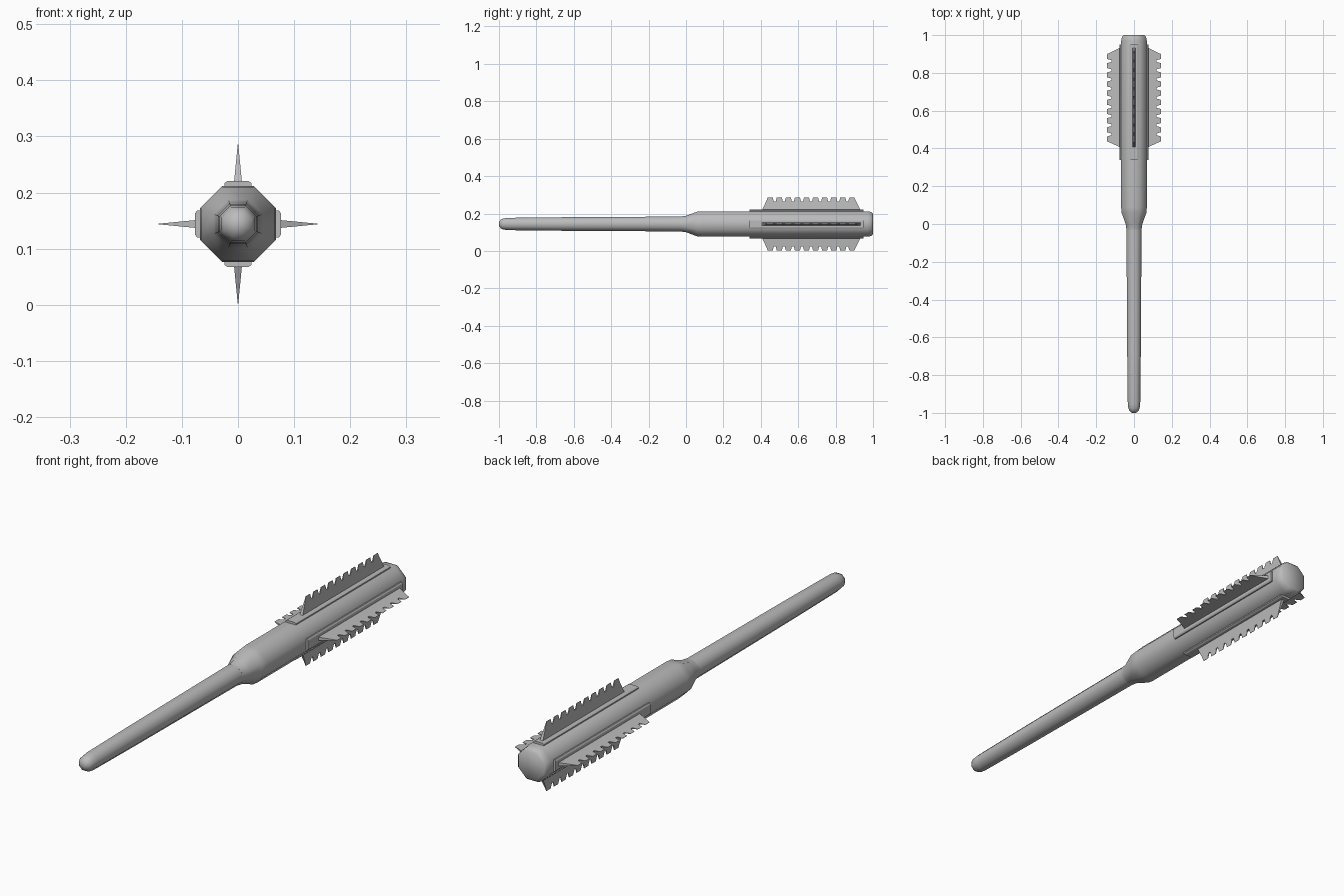
import bpy, bmesh
from math import pi, cos, sin, radians
from mathutils import Matrix

cube = bpy.data.objects.get("Cube")
if cube:
    bpy.data.objects.remove(cube, do_unlink=True)

AXIS_Z = 0.144
metal = bpy.data.materials.new("grey metal")
metal.use_nodes = True
GREY = (0.5, 0.5, 0.5, 1)
metal.diffuse_color = GREY
metal.node_tree.nodes["Principled BSDF"].inputs["Base Color"].default_value = GREY


def finish(name, bm, angle):
    bmesh.ops.recalc_face_normals(bm, faces=bm.faces[:])
    mesh = bpy.data.meshes.new(name)
    bm.to_mesh(mesh)
    bm.free()
    mesh.materials.append(metal)
    obj = bpy.data.objects.new(name, mesh)
    bpy.context.collection.objects.link(obj)
    bpy.ops.object.select_all(action='DESELECT')
    obj.select_set(True)
    bpy.context.view_layer.objects.active = obj
    if angle:
        bpy.ops.object.shade_smooth_by_angle(angle=radians(angle))
    return obj


def loft(bm, rings):
    """Skin equal-length rings of points and cap both ends."""
    loops = [[bm.verts.new(p) for p in ring] for ring in rings]
    n = len(loops[0])
    for a, b in zip(loops, loops[1:]):
        for i in range(n):
            j = (i + 1) % n
            bm.faces.new((a[i], a[j], b[j], b[i]))
    bm.faces.new(loops[0])
    bm.faces.new(loops[-1])


def octagon_shaft(name, profile):
    """Octagonal shaft along y; profile gives (y, half width across flats)."""
    bm = bmesh.new()
    rings = []
    for y, flat in profile:
        r = flat / cos(pi / 8)
        rings.append([(r * cos(pi / 8 + k * pi / 4), y,
                       AXIS_Z + r * sin(pi / 8 + k * pi / 4)) for k in range(8)])
    loft(bm, rings)
    return finish(name, bm, 50)


def around(bm, turn):
    """Turn a part built above the axis to one of the four sides."""
    bm.transform(Matrix.Translation((0, 0, AXIS_Z)) @ Matrix.Rotation(turn, 4, 'Y'))


# Grip, collar and head
octagon_shaft("handle", [(-1, 0.010), (-0.99, 0.024), (-0.975, 0.030),
                         (-0.95, 0.033), (-0.68, 0.036), (-0.01, 0.040)])
octagon_shaft("head", [(-0.03, 0.040), (0, 0.044), (0.06, 0.066), (0.09, 0.068),
                       (0.97, 0.068), (0.99, 0.064), (1, 0.055)])


def rail(name, turn):
    bm = bmesh.new()
    section = [(-0.024, 0.060), (-0.024, 0.073), (-0.018, 0.077),
               (0.018, 0.077), (0.024, 0.073), (0.024, 0.060)]
    loft(bm, [[(x, y, z) for x, z in section] for y in (0.34, 0.95)])
    around(bm, turn)
    finish(name, bm, 0)


def blade(name, turn):
    # Toothed outline, thinning from the root to the edge
    root, tip, notch = 0.065, 0.142, 0.120
    start, end, teeth = 0.437, 0.90, 10
    gap = 0.022
    pitch = (end - start + gap) / teeth
    bm = bmesh.new()

    def half(z):
        return 0.0005 + 0.0075 * (tip - z) / (tip - root)

    def slab(upper, lower):
        quad = [(upper[0], upper[1]), (upper[2], upper[3]),
                (lower[2], lower[3]), (lower[0], lower[1])]
        loft(bm, [[(s * half(z), y, z) for y, z in quad] for s in (-1, 1)])

    slab((0.428, notch, 0.91, notch), (0.402, root, 0.938, root))
    for i in range(teeth):
        y0 = start + i * pitch
        y1 = y0 + pitch - gap
        foot0 = 0.428 if i == 0 else y0 - 0.006
        foot1 = 0.91 if i == teeth - 1 else y1 + 0.006
        slab((y0, tip, y1, tip), (foot0, notch, foot1, notch))
    around(bm, turn)
    finish(name, bm, 0)


# Four toothed blades on rails around the head
for k, side in enumerate(("top", "left", "bottom", "right")):
    rail(side + "_rail", k * pi / 2)
    blade(side + "_blade", k * pi / 2)
